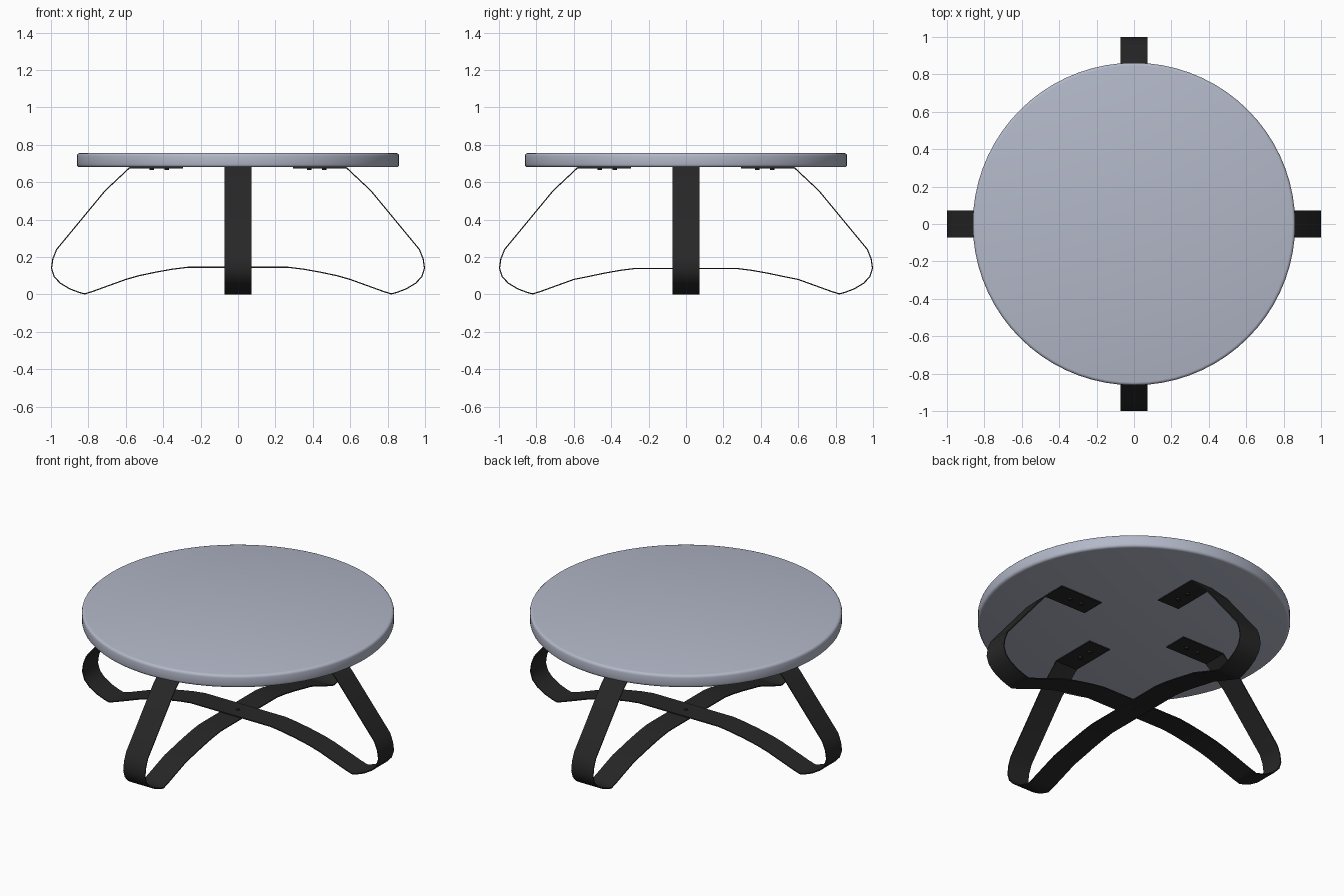
import bpy
import bmesh
from mathutils import Matrix, Vector

cube = bpy.data.objects.get("Cube")
if cube:
    bpy.data.objects.remove(cube, do_unlink=True)


def make_material(name, color):
    mat = bpy.data.materials.new(name)
    mat.use_nodes = True
    mat.diffuse_color = color
    mat.node_tree.nodes["Principled BSDF"].inputs["Base Color"].default_value = color
    return mat


blue_grey = make_material("blue grey top", (0.45, 0.48, 0.58, 1))
black = make_material("black metal", (0.02, 0.02, 0.02, 1))


def finish(name, bm, mat, modifier=None, **settings):
    """Turn a bmesh into a smooth-shaded object, applying one modifier."""
    mesh = bpy.data.meshes.new(name)
    bm.to_mesh(mesh)
    bm.free()
    mesh.materials.append(mat)
    obj = bpy.data.objects.new(name, mesh)
    bpy.context.collection.objects.link(obj)
    bpy.ops.object.select_all(action='DESELECT')
    obj.select_set(True)
    bpy.context.view_layer.objects.active = obj
    if modifier:
        mod = obj.modifiers.new(modifier.title(), modifier)
        for key, value in settings.items():
            setattr(mod, key, value)
        bpy.ops.object.modifier_apply(modifier=mod.name)
    bpy.ops.object.shade_smooth_by_angle(angle=0.6)
    return obj


def disc(name, radius, bottom, top, sides, mat, x=0, y=0, bevel=0.0):
    bm = bmesh.new()
    bmesh.ops.create_cone(bm, cap_ends=True, segments=sides, radius1=radius,
                          radius2=radius, depth=top - bottom,
                          matrix=Matrix.Translation((x, y, (top + bottom) / 2)))
    if bevel:
        return finish(name, bm, mat, 'BEVEL', width=bevel, segments=3,
                      limit_method='ANGLE')
    return finish(name, bm, mat)


# Round top with softened rim
disc("table_top", 0.862, 0.68, 0.756, 72, blue_grey, bevel=0.016)

# Half profile of a bent strap: mounting pad, leg, foot, then cross arch
PROFILE = [(0.295, 0.677), (0.58, 0.677), (0.71, 0.555), (0.97, 0.24),
           (0.99, 0.19), (0.997, 0.14), (0.983, 0.095), (0.95, 0.06),
           (0.9, 0.03), (0.85, 0.011), (0.82, 0.003), (0.78, 0.015), (0.6, 0.08),
           (0.53, 0.1), (0.44, 0.119), (0.35, 0.135), (0.27, 0.145)]
HALF_WIDTH = 0.073


def strap(name, along, across, drop):
    half = [(u, z - drop if u < 0.6 and z < 0.2 else z) for u, z in PROFILE]
    path = half + [(-u, z) for u, z in reversed(half)]
    bm = bmesh.new()
    rows = [[bm.verts.new(along * u + across * side + Vector((0, 0, z)))
             for side in (-HALF_WIDTH, HALF_WIDTH)] for u, z in path]
    for a, b in zip(rows, rows[1:]):
        bm.faces.new((a[0], a[1], b[1], b[0]))
    finish(name, bm, black, 'SOLIDIFY', thickness=0.006, offset=0,
           use_even_offset=True)


X, Y = Vector((1, 0, 0)), Vector((0, 1, 0))
strap("side_to_side_strap", X, Y, 0)
strap("front_to_back_strap", Y, X, 0.006)

# Screws under the mounting pads, and one where the straps cross
for side, direction in (("left", X), ("right", -X), ("back", Y), ("front", -Y)):
    for place, distance in (("inner", 0.38), ("outer", 0.46)):
        spot = direction * distance
        disc(f"{side}_{place}_screw", 0.012, 0.664, 0.676, 12, black, spot.x, spot.y)
disc("centre_screw", 0.012, 0.132, 0.152, 12, black)
